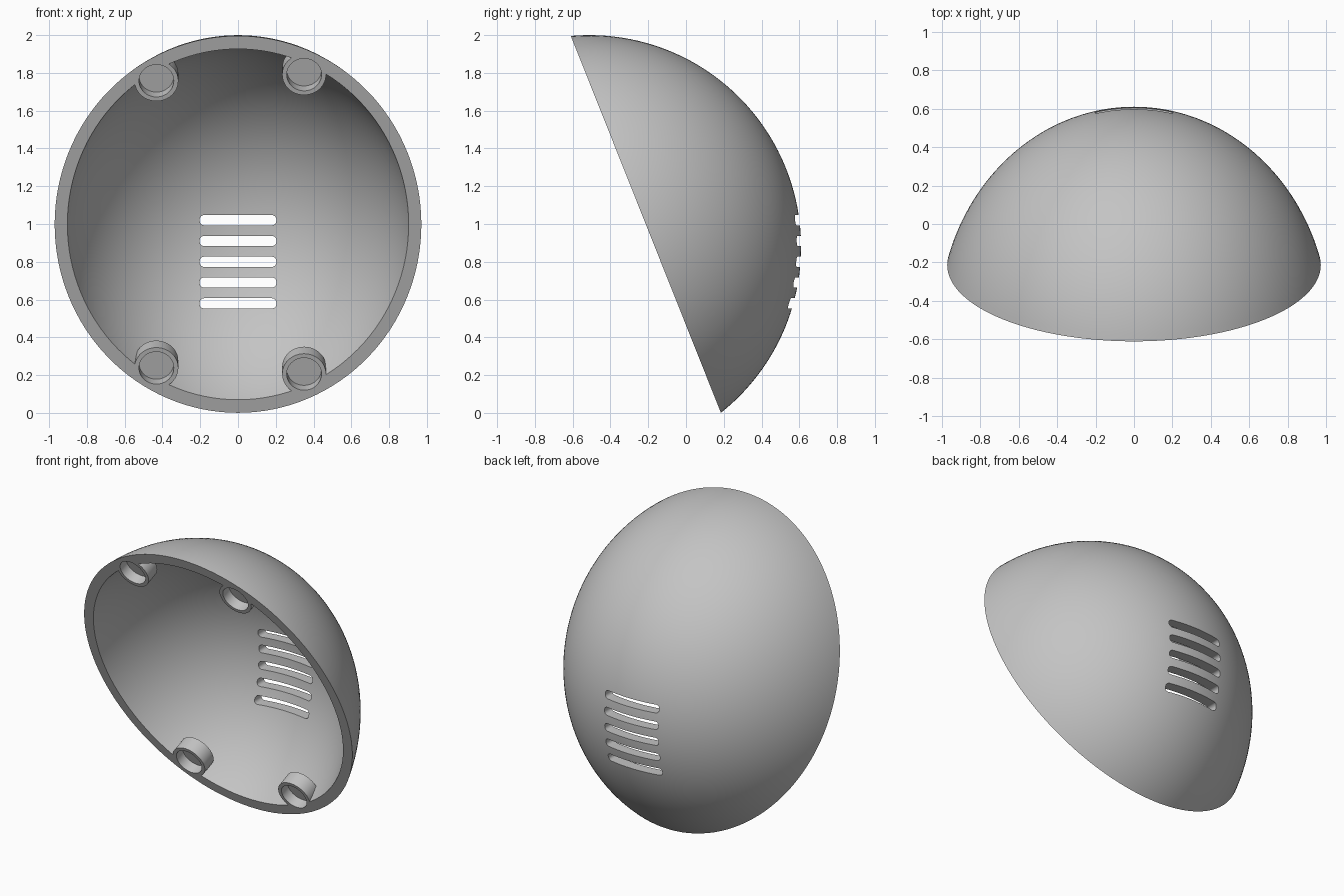
import bpy, bmesh, math
from mathutils import Matrix, Vector

if "Cube" in bpy.data.objects:
    bpy.data.objects.remove(bpy.data.objects["Cube"], do_unlink=True)

# One plain grey for the whole part
grey = bpy.data.materials.new("plain_grey")
grey.use_nodes = True
grey.diffuse_color = (0.55, 0.55, 0.55, 1)
grey.node_tree.nodes["Principled BSDF"].inputs["Base Color"].default_value = grey.diffuse_color

# Tilted frame: origin at the rim centre, local z runs into the dome
TILT = -math.atan2(1.996, 0.795)
FRAME = Matrix.Translation((0, -0.2125, 0.998)) @ Matrix.Rotation(TILT, 4, 'X')
OUTER, INNER = 1.121, 1.05      # sphere radii of the wall
SETBACK = 0.322                 # sphere centre in front of the rim plane
NARROW = 0.904                  # sideways squeeze of the dome


def make_object(name, bm, matrix):
    bmesh.ops.transform(bm, matrix=matrix, verts=bm.verts)
    bmesh.ops.recalc_face_normals(bm, faces=bm.faces)
    mesh = bpy.data.meshes.new(name)
    bm.to_mesh(mesh)
    bm.free()
    mesh.materials.append(grey)
    obj = bpy.data.objects.new(name, mesh)
    bpy.context.collection.objects.link(obj)
    return obj


def cap(name, radius, start, segments=128, rings=40):
    """Solid spherical cap from local height start up to the pole."""
    bm = bmesh.new()
    widest = math.acos((start + SETBACK) / radius)
    loops = []
    for i in range(rings):
        a = widest * (1 - i / rings)
        r, z = radius * math.sin(a), radius * math.cos(a) - SETBACK
        loops.append([bm.verts.new((r * NARROW * math.cos(t), r * math.sin(t), z))
                      for t in (math.tau * k / segments for k in range(segments))])
    pole = bm.verts.new((0, 0, radius - SETBACK))
    bm.faces.new(loops[0])
    for k in range(segments):
        n = (k + 1) % segments
        for lo, hi in zip(loops, loops[1:]):
            bm.faces.new((lo[k], lo[n], hi[n], hi[k]))
        bm.faces.new((loops[-1][k], loops[-1][n], pole))
    return make_object(name, bm, FRAME)


def cylinder(name, x, y, radius, bottom, top):
    bm = bmesh.new()
    bmesh.ops.create_cone(bm, cap_ends=True, segments=64, radius1=radius,
                          radius2=radius, depth=top - bottom)
    return make_object(name, bm, FRAME @ Matrix.Translation((x, y, (top + bottom) / 2)))


def slot_cutter(z, half_width=0.203, half_height=0.027, radius=0.023):
    """Rounded bar running straight through the back wall."""
    bm = bmesh.new()
    ring = []
    for q, (sx, sz) in enumerate(((1, 1), (-1, 1), (-1, -1), (1, -1))):
        for s in range(7):
            a = math.pi / 2 * (q + s / 6)
            ring.append(bm.verts.new((sx * (half_width - radius) + radius * math.cos(a), 0.3,
                                      z + sz * (half_height - radius) + radius * math.sin(a))))
    face = bm.faces.new(ring)
    out = bmesh.ops.extrude_face_region(bm, geom=[face])
    moved = [v for v in out["geom"] if isinstance(v, bmesh.types.BMVert)]
    bmesh.ops.translate(bm, verts=moved, vec=Vector((0, 0.5, 0)))
    return make_object("slot_cutter", bm, Matrix())


def subtract(target, cutter):
    mod = target.modifiers.new("cut", 'BOOLEAN')
    mod.operation, mod.solver, mod.object = 'DIFFERENCE', 'EXACT', cutter
    bpy.context.view_layer.objects.active = target
    bpy.ops.object.modifier_apply(modifier=mod.name)
    bpy.data.objects.remove(cutter, do_unlink=True)


# Dome and its cavity; bosses are left standing where the cavity is held back
shell = cap("domed_shell", OUTER, 0)
cavity = cap("cavity_cutter", INNER, -0.1)
bosses = [(x, side * y) for x, y in ((-0.432, 0.818), (0.35, 0.853)) for side in (-1, 1)]
for x, y in bosses:
    subtract(cavity, cylinder("boss_keep", x, y, 0.116, -0.2, 0.1))
subtract(shell, cavity)

# Blind round pockets in the bosses
for x, y in bosses:
    subtract(shell, cylinder("pocket_cutter", x, y, 0.092, -0.1, 0.07))

# Five vent slots in the back
for i in range(5):
    subtract(shell, slot_cutter(0.58 + 0.11 * i))

# Smooth curved walls, sharp edges
bpy.ops.object.select_all(action='DESELECT')
shell.select_set(True)
bpy.context.view_layer.objects.active = shell
bpy.ops.object.shade_smooth_by_angle(angle=math.radians(30))
